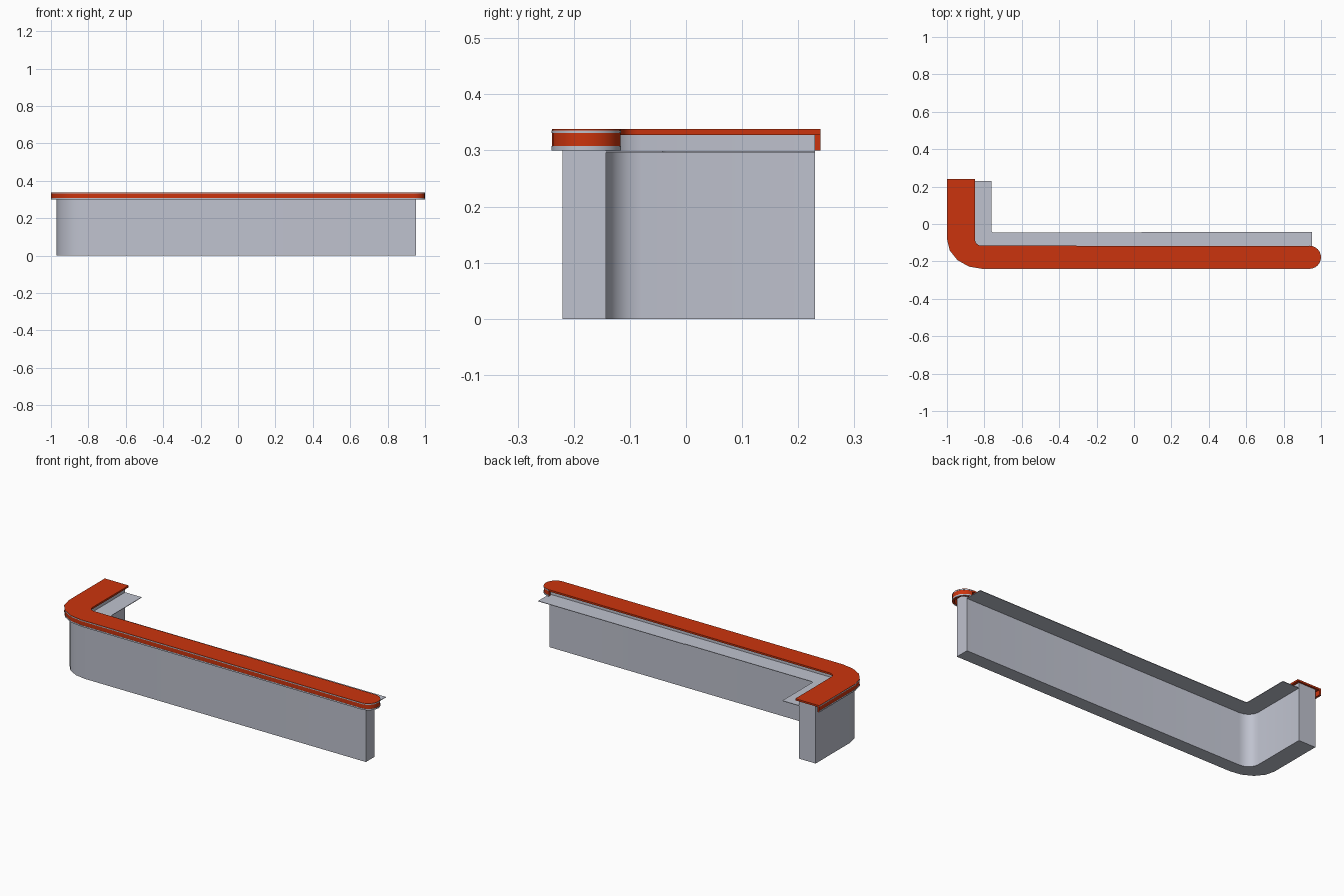
import bpy, bmesh, math
from mathutils import Vector

if "Cube" in bpy.data.objects:
    bpy.data.objects.remove(bpy.data.objects["Cube"])


def material(name, rgb):
    m = bpy.data.materials.new(name)
    m.diffuse_color = (*rgb, 1)
    m.use_nodes = True
    m.node_tree.nodes["Principled BSDF"].inputs["Base Color"].default_value = m.diffuse_color
    return m


ORANGE = material("orange_red", (0.60, 0.034, 0.004))
GREY = material("cool_grey", (0.52, 0.54, 0.62))


def arc(cx, cy, rx, ry, a0, a1, n):
    """Elliptical arc points, angles in degrees."""
    out = []
    for i in range(n + 1):
        a = math.radians(a0 + (a1 - a0) * i / n)
        out.append((cx + rx * math.cos(a), cy + ry * math.sin(a)))
    return out


def prism(name, pts, z0, z1, mat):
    """Upright solid from a counter-clockwise plan outline."""
    bm = bmesh.new()
    face = bm.faces.new([bm.verts.new((x, y, z0)) for x, y in pts])
    ext = bmesh.ops.extrude_face_region(bm, geom=[face])
    for v in ext["geom"]:
        if isinstance(v, bmesh.types.BMVert):
            v.co.z = z1
    bmesh.ops.recalc_face_normals(bm, faces=bm.faces)
    me = bpy.data.meshes.new(name)
    bm.to_mesh(me)
    bm.free()
    me.materials.append(mat)
    ob = bpy.data.objects.new(name, me)
    bpy.context.collection.objects.link(ob)
    bpy.ops.object.select_all(action='DESELECT')
    ob.select_set(True)
    bpy.context.view_layer.objects.active = ob
    bpy.ops.object.shade_smooth_by_angle(angle=math.radians(30))
    return ob


def offset(path, d):
    """Shift an open path to its left by d with mitred corners."""
    P = [Vector(p) for p in path]
    N = []
    for a, b in zip(P, P[1:]):
        t = (b - a).normalized()
        N.append(Vector((-t.y, t.x)))
    out = []
    for i, p in enumerate(P):
        n0, n1 = N[max(i - 1, 0)], N[min(i, len(N) - 1)]
        out.append(tuple(p + (n0 + n1) * d / (1 + n0.dot(n1))))
    return out


def strip(name, path, d0, d1, z0, z1, mat):
    """Wall following the path, between two offsets."""
    return prism(name, offset(path, d0) + offset(path, d1)[::-1], z0, z1, mat)


# outer edge of the counter: left leg, rounded corner, front run, round end
edge = ([(-1, 0.24)] + arc(-0.81, -0.08, 0.19, 0.16, 180, 270, 4)
        + arc(0.938, -0.178, 0.062, 0.062, -90, 90, 12))
inner_corner = arc(-0.815, -0.086, 0.035, 0.03, 270, 180, 4)

# counter slab and the lip hanging from its outer edge
prism("counter_top", offset(edge, 0.001) + inner_corner + [(-0.85, 0.24)],
      0.328, 0.338, ORANGE)
strip("counter_lip", edge, 0.001, 0.012, 0.300, 0.3285, ORANGE)

# grey trim rails along the top and bottom of the lip
for name, z0, z1 in (("upper_rail", 0.331, 0.336), ("lower_rail", 0.300, 0.308)):
    strip(name, edge, 0.0, 0.008, z0, z1, GREY)

# solid base wall under the counter
base = ([(-0.97, 0.23)] + arc(-0.80, -0.08, 0.17, 0.14, 180, 270, 4)
        + [(0.952, -0.22), (0.952, -0.143)]
        + arc(-0.795, -0.08, 0.07, 0.063, 270, 180, 4) + [(-0.865, 0.23)])
prism("base_wall", base, 0.0, 0.3285, GREY)

# thin work shelf on the inner side
shelf = ([(-0.88, 0.23), (-0.88, -0.15), (0.952, -0.15), (0.952, -0.042),
          (0.04, -0.042), (0.04, -0.046)]
         + arc(-0.75, -0.034, 0.012, 0.012, 270, 180, 3) + [(-0.762, 0.23)])
prism("work_shelf", shelf, 0.2965, 0.2995, GREY)
